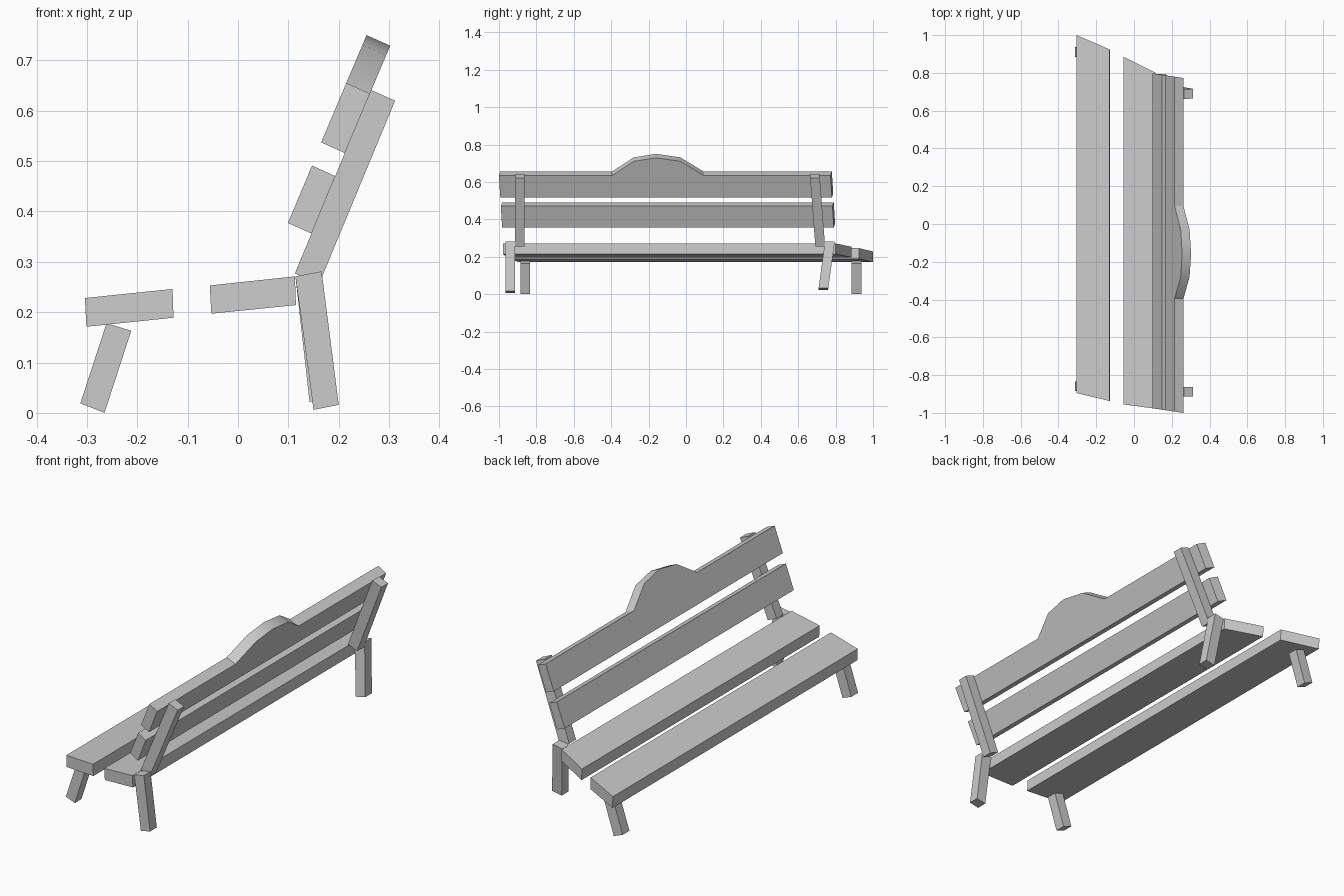
import bpy, bmesh, math

if "Cube" in bpy.data.objects:
    bpy.data.objects.remove(bpy.data.objects["Cube"])


def make_object(name, lo, hi):
    """Solid between two matching point loops."""
    bm = bmesh.new()
    a = [bm.verts.new(p) for p in lo]
    b = [bm.verts.new(p) for p in hi]
    n = len(a)
    bm.faces.new(a)
    bm.faces.new(b[::-1])
    for i in range(n):
        j = (i + 1) % n
        bm.faces.new((a[j], a[i], b[i], b[j]))
    bmesh.ops.recalc_face_normals(bm, faces=bm.faces)
    mesh = bpy.data.meshes.new(name)
    bm.to_mesh(mesh)
    bm.free()
    obj = bpy.data.objects.new(name, mesh)
    bpy.context.collection.objects.link(obj)
    return obj


def prism(name, profile, y_lo, y_hi):
    """Run an xz profile along y; the end cuts are functions of (x, z)."""
    return make_object(name,
                       [(x, y_lo(x, z), z) for x, z in profile],
                       [(x, y_hi(x, z), z) for x, z in profile])


def line(p0, y0, p1, y1):
    return lambda p: y0 + (y1 - y0) * (p - p0) / (p1 - p0)


def along_x(*a):
    f = line(*a)
    return lambda x, z: f(x)


def post(name, profile, z0, y0, z1, y1, width=0.052):
    """Square post whose centre leans from y0 at z0 to y1 at z1."""
    f = line(z0, y0, z1, y1)
    return prism(name, profile,
                 lambda x, z: f(z) - width / 2, lambda x, z: f(z) + width / 2)


# Seat planks with angled end cuts
prism("front_seat_plank",
      [(-0.304, 0.228), (-0.130, 0.246), (-0.128, 0.189), (-0.301, 0.171)],
      along_x(-0.304, -0.895, -0.129, -0.937), along_x(-0.304, 1.0, -0.129, 0.924))
prism("rear_seat_plank",
      [(-0.056, 0.253), (0.113, 0.271), (0.115, 0.214), (-0.053, 0.197)],
      along_x(-0.055, -0.955, 0.114, -0.978), along_x(-0.055, 0.885, 0.114, 0.80))

# Backrest planks
back_lo = along_x(0.10, -0.976, 0.26, -1.0)
back_hi = along_x(0.10, 0.797, 0.26, 0.773)
prism("lower_back_plank",
      [(0.147, 0.491), (0.193, 0.470), (0.146, 0.356), (0.099, 0.377)],
      back_lo, back_hi)

# Top plank with arched crest: outline drawn as (y, height z on the front face)
dx, dz = 0.047, -0.021
x_at = line(0.537, 0.165, 0.655, 0.215)
crest = [(0.095, 0.655), (-0.03, 0.731), (-0.16, 0.75), (-0.28, 0.731), (-0.395, 0.655)]


def top_outline(ox, oz):
    pts = []
    for z, end in ((0.537, back_lo), (0.537, back_hi), (0.655, back_hi)):
        x = x_at(z) + ox
        pts.append((x, end(x, z), z + oz))
    pts += [(x_at(z) + ox, y, z + oz) for y, z in crest]
    x = x_at(0.655) + ox
    pts.append((x, back_lo(x, 0), 0.655 + oz))
    return pts


top = make_object("top_back_plank", top_outline(0, 0), top_outline(dx, dz))
bpy.context.view_layer.objects.active = top
top.select_set(True)
bpy.ops.object.shade_smooth_by_angle(angle=math.radians(30))

# Backrest posts (one end leans inwards)
post_profile = [(0.264, 0.641), (0.312, 0.620), (0.161, 0.256), (0.113, 0.277)]
post("left_back_post", post_profile, 0.25, -0.888, 0.63, -0.888, 0.05)
post("right_back_post", post_profile, 0.25, 0.718, 0.63, 0.689)

# Rear legs
post("left_rear_leg",
     [(0.114, 0.271), (0.166, 0.281), (0.200, 0.016), (0.150, 0.006)],
     0.01, -0.94, 0.28, -0.94)
post("right_rear_leg",
     [(0.114, 0.271), (0.166, 0.281), (0.193, 0.032), (0.142, 0.022)],
     0.025, 0.734, 0.28, 0.769)

# Front legs
for side, y in (("left", -0.859), ("right", 0.911)):
    post(side + "_front_leg",
         [(-0.261, 0.178), (-0.212, 0.163), (-0.265, 0.0), (-0.313, 0.019)],
         0.0, y, 0.18, y)
